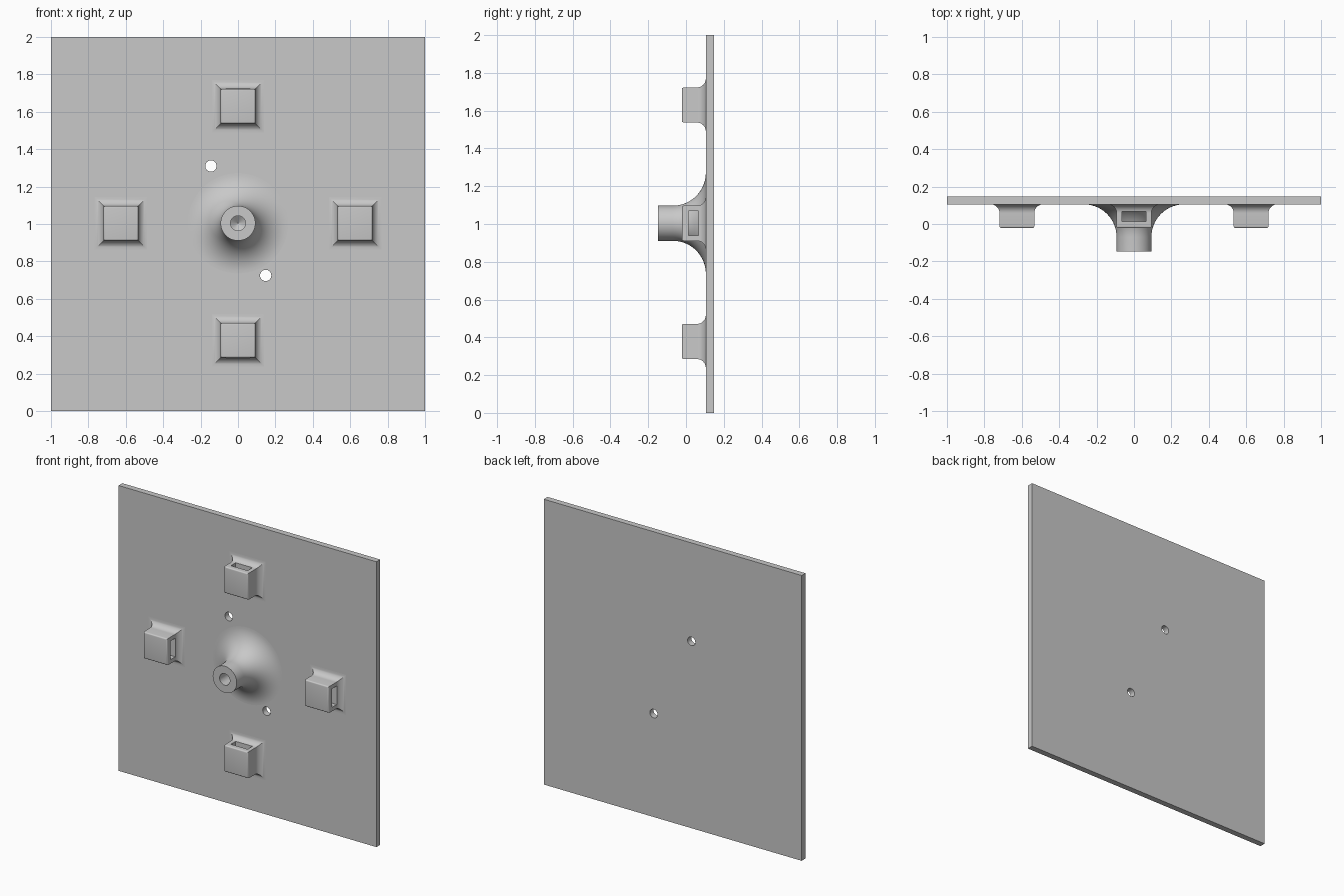
import bpy, bmesh
from math import sin, cos, pi, sqrt

cube = bpy.data.objects.get("Cube")
if cube:
    bpy.data.objects.remove(cube, do_unlink=True)

GREY = (0.58, 0.58, 0.58, 1)
mat = bpy.data.materials.new("plain grey")
mat.use_nodes = True
mat.diffuse_color = GREY
mat.node_tree.nodes["Principled BSDF"].inputs["Base Color"].default_value = GREY

FRONT, BACK = 0.105, 0.147   # plate faces along y
MID = 1.004                  # height of the central post


def finish(name, bm):
    bmesh.ops.recalc_face_normals(bm, faces=bm.faces)
    mesh = bpy.data.meshes.new(name)
    bm.to_mesh(mesh)
    bm.free()
    mesh.materials.append(mat)
    ob = bpy.data.objects.new(name, mesh)
    bpy.context.collection.objects.link(ob)
    return ob


def loft(name, profile, sides, x, z, turn=0.0):
    """Stack regular rings (radius, y) along the y axis and cap the ends."""
    bm = bmesh.new()
    rings = []
    for r, y in profile:
        angles = [turn + 2 * pi * i / sides for i in range(sides)]
        rings.append([bm.verts.new((x + r * cos(a), y, z + r * sin(a))) for a in angles])
    for a, b in zip(rings, rings[1:]):
        for i in range(sides):
            j = (i + 1) % sides
            bm.faces.new((a[i], a[j], b[j], b[i]))
    bm.faces.new(rings[0])
    bm.faces.new(rings[-1])
    return finish(name, bm)


def box(name, centre, size):
    bm = bmesh.new()
    bmesh.ops.create_cube(bm, size=1)
    bmesh.ops.scale(bm, vec=size, verts=bm.verts)
    bmesh.ops.translate(bm, vec=centre, verts=bm.verts)
    return finish(name, bm)


def cut(target, cutter):
    mod = target.modifiers.new("cut", "BOOLEAN")
    mod.operation = "DIFFERENCE"
    mod.solver = "EXACT"
    mod.object = cutter
    bpy.context.view_layer.objects.active = target
    bpy.ops.object.modifier_apply(modifier=mod.name)
    bpy.data.objects.remove(cutter, do_unlink=True)


def smooth(ob):
    bpy.ops.object.select_all(action="DESELECT")
    ob.select_set(True)
    bpy.context.view_layer.objects.active = ob
    bpy.ops.object.shade_smooth_by_angle(angle=pi / 6)


def flare(half, radius, steps):
    """Concave quarter arc from the side wall out to the plate."""
    arc = [i * pi / 2 / steps for i in range(steps + 1)]
    return [(half + radius * (1 - cos(t)), FRONT - radius * (1 - sin(t))) for t in arc]


# Square back plate with two drilled holes
plate = box("back_plate", (0, (FRONT + BACK) / 2, 1), (2, BACK - FRONT, 2))
for x, z in ((-0.145, 1.31), (0.148, 0.725)):
    cut(plate, loft("drill", [(0.03, 0), (0.03, 0.3)], 48, x, z))
smooth(plate)

# Central round post: conical blind hole, rim, straight wall, wide flare
R = 0.093
post = loft("central_post",
            [(0.001, 0.03), (0.04, 0.0), (0.04, -BACK), (R, -BACK)]
            + flare(R, 0.175, 20) + [(R + 0.175, FRONT + 0.01)],
            96, 0, MID)
smooth(post)

# Four square lugs with filleted feet, each with a slot through it
H, TIP, EDGE = 0.093, -0.022, 0.01
corner = [i * pi / 8 for i in range(5)]
rounded = [(H - EDGE + EDGE * sin(t), TIP + EDGE - EDGE * cos(t)) for t in corner]
side_view = rounded + flare(H, 0.047, 10) + [(H + 0.047, FRONT + 0.01)]
for name, x, z in (("top_lug", 0, 1.63), ("bottom_lug", 0, 0.378),
                   ("left_lug", 0.626, MID), ("right_lug", -0.626, MID)):
    lug = loft(name, [(r * sqrt(2), y) for r, y in side_view], 4, x, z, pi / 4)
    size = (0.13, 0.052, 0.5) if x == 0 else (0.5, 0.052, 0.13)
    cut(lug, box("slot_cutter", (x, 0.04, z), size))
    smooth(lug)
